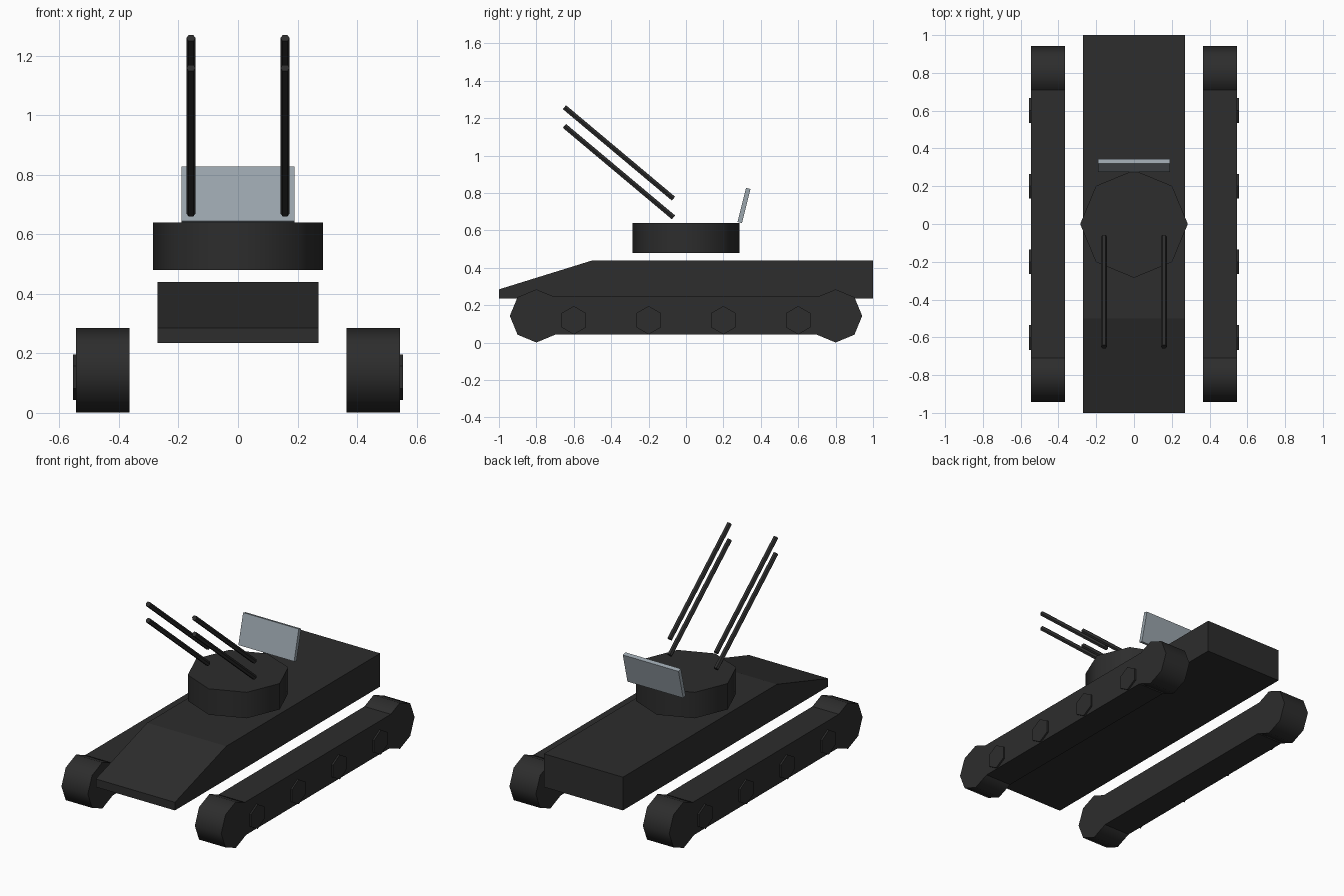
import bpy, bmesh, math
from mathutils import Vector, Matrix

if "Cube" in bpy.data.objects:
    bpy.data.objects.remove(bpy.data.objects["Cube"], do_unlink=True)


def make_material(name, colour):
    m = bpy.data.materials.new(name)
    m.use_nodes = True
    m.diffuse_color = (*colour, 1)
    bsdf = m.node_tree.nodes["Principled BSDF"]
    bsdf.inputs["Base Color"].default_value = (*colour, 1)
    bsdf.inputs["Roughness"].default_value = 0.8
    return m


dark = make_material("dark_charcoal", (0.026, 0.026, 0.026))
glass = make_material("blue_grey_glass", (0.33, 0.38, 0.42))


def finish(name, bm, mat, smooth=False):
    bmesh.ops.recalc_face_normals(bm, faces=bm.faces[:])
    mesh = bpy.data.meshes.new(name)
    bm.to_mesh(mesh)
    bm.free()
    mesh.materials.append(mat)
    ob = bpy.data.objects.new(name, mesh)
    bpy.context.collection.objects.link(ob)
    if smooth:
        bpy.ops.object.select_all(action="DESELECT")
        ob.select_set(True)
        bpy.context.view_layer.objects.active = ob
        bpy.ops.object.shade_smooth_by_angle(angle=math.radians(50))
    return ob


def extrude_profile(name, points, x0, x1, mat):
    """Extrude a (y, z) side profile from x0 to x1."""
    bm = bmesh.new()
    face = bm.faces.new([bm.verts.new((x0, y, z)) for y, z in points])
    ext = bmesh.ops.extrude_face_region(bm, geom=[face])
    moved = [v for v in ext["geom"] if isinstance(v, bmesh.types.BMVert)]
    bmesh.ops.translate(bm, verts=moved, vec=(x1 - x0, 0, 0))
    return finish(name, bm, mat)


def prism(name, start, end, radius, sides, turn=0.0, smooth=True):
    """Capped cylinder between two points; turn spins it on its axis."""
    a, b = Vector(start), Vector(end)
    rot = (b - a).to_track_quat("Z", "Y").to_matrix().to_4x4()
    bm = bmesh.new()
    bmesh.ops.create_cone(
        bm, cap_ends=True, segments=sides, radius1=radius, radius2=radius,
        depth=(b - a).length,
        matrix=Matrix.Translation((a + b) / 2) @ rot @ Matrix.Rotation(turn, 4, "Z"))
    return finish(name, bm, dark, smooth)


# Hull with sloping nose
extrude_profile("hull", [(-1, 0.235), (-1, 0.285), (-0.5, 0.44), (1, 0.44), (1, 0.235)],
                -0.27, 0.27, dark)

# Turret
prism("turret", (0, 0, 0.48), (0, 0, 0.64), 0.285, 8)

# Windshield plate leaning back
extrude_profile("windshield", [(0.275, 0.645), (0.299, 0.639), (0.345, 0.821), (0.321, 0.828)],
                -0.19, 0.19, glass)

for side, s in (("left", 1), ("right", -1)):
    # Track belt and its round ends
    extrude_profile(side + "_track", [(-0.8, 0.043), (0.8, 0.043), (0.8, 0.248), (-0.8, 0.248)],
                    s * 0.365, s * 0.545, dark)
    for end, y in (("front", -0.8), ("rear", 0.8)):
        prism(f"{side}_{end}_track_end", (s * 0.365, y, 0.143), (s * 0.545, y, 0.143), 0.142, 8)

    # Road wheels on the outer face
    for i in range(4):
        y = -0.6 + 0.4 * i
        wheel = prism(f"{side}_road_wheel_{i + 1}", (0, 0, -0.02), (0, 0, 0.02), 0.076, 6)
        # Spin so that a corner points straight up
        wheel.data.transform(Matrix.Translation((s * 0.535, y, 0.12))
                             @ Matrix.Rotation(math.pi / 2, 4, "Y")
                             @ Matrix.Rotation(math.pi / 2, 4, "Z")
                             @ Matrix.Rotation(math.pi / 2, 4, "Z"))
        top = max(v.co.z for v in wheel.data.vertices)
        if top < 0.19:
            wheel.data.transform(Matrix.Translation((0, y, 0.12))
                                 @ Matrix.Rotation(math.pi / 6, 4, "X")
                                 @ Matrix.Translation((0, -y, -0.12)))

    # Twin raised barrels
    for level, z in (("lower", 0.67), ("upper", 0.77)):
        prism(f"{side}_{level}_barrel", (s * 0.158, -0.067, z),
              (s * 0.158, -0.65, z + 0.489), 0.0155, 6, math.pi / 6, smooth=True)
